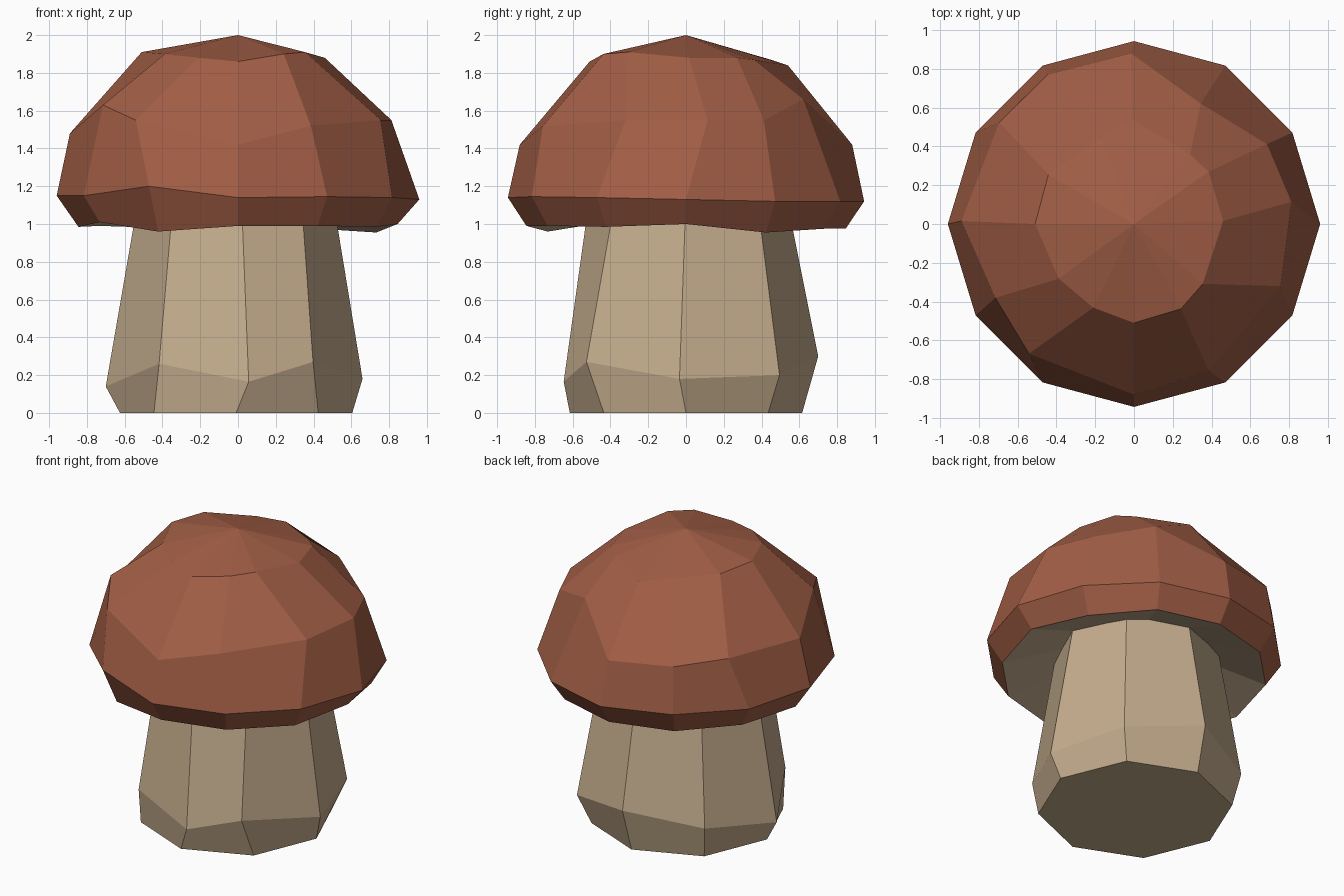
import bpy, bmesh, math

if "Cube" in bpy.data.objects:
    bpy.data.objects.remove(bpy.data.objects["Cube"])


def material(name, rgb):
    m = bpy.data.materials.new(name)
    m.diffuse_color = (*rgb, 1)
    m.use_nodes = True
    m.node_tree.nodes["Principled BSDF"].inputs["Base Color"].default_value = m.diffuse_color
    return m


RED = material("cap red brown", (0.36, 0.112, 0.060))
BEIGE = material("stem beige", (0.56, 0.42, 0.27))


def ring(bm, points):
    """Ring of vertices from (turn off the even angle, radius, height)."""
    out = []
    for i, (turn, r, z) in enumerate(points):
        a = math.tau * i / len(points) + math.radians(turn)
        out.append(bm.verts.new((r * math.cos(a), r * math.sin(a), z)))
    return out


def bridge(bm, low, high):
    n = len(low)
    return [bm.faces.new((low[i], low[(i + 1) % n], high[(i + 1) % n], high[i]))
            for i in range(n)]


def fan(bm, loop, z):
    tip = bm.verts.new((0, 0, z))
    n = len(loop)
    return [bm.faces.new((loop[i], loop[(i + 1) % n], tip)) for i in range(n)]


def finish(bm, name, mats):
    bmesh.ops.recalc_face_normals(bm, faces=bm.faces[:])
    me = bpy.data.meshes.new(name)
    bm.to_mesh(me)
    bm.free()
    for m in mats:
        me.materials.append(m)
    ob = bpy.data.objects.new(name, me)
    bpy.context.collection.objects.link(ob)


# Stem: eight sides, uneven bulge near the foot, tapering into the cap
bm = bmesh.new()
foot = ring(bm, [(0, 0.615, 0)] * 8)
for v in foot:
    v.co.x -= 0.01
bulge = ring(bm, [(-3, 0.66, 0.18), (0, 0.70, 0.20), (0, 0.70, 0.30), (0, 0.68, 0.22),
                  (0, 0.70, 0.14), (5, 0.65, 0.26), (5, 0.65, 0.165), (-8, 0.66, 0.27)])
top = ring(bm, [(0, 0.50, 1.15), (0, 0.53, 1.15), (0, 0.53, 1.15), (0, 0.53, 1.15),
                (0, 0.525, 1.15), (3, 0.51, 1.15), (2, 0.51, 1.15), (-3, 0.50, 1.15)])
bm.faces.new(foot[::-1])
bridge(bm, foot, bulge)
bridge(bm, bulge, top)
bm.faces.new(top)
finish(bm, "stem", [BEIGE])

# Cap: twelve-sided uneven dome, lip turned in, hollow beige underside
bm = bmesh.new()
lip_z = [1.0, .955, .975, .975, .98, .99, .985, 1.01, .96, .99, .99, .985]
rim_z = [1.13, 1.12, 1.12, 1.12, 1.14, 1.14, 1.15, 1.15, 1.20, 1.14, 1.145, 1.14]
lip = ring(bm, [(0, 0.845, z) for z in lip_z])
rim = ring(bm, [(0, 0.96 if i % 6 == 0 else 0.943, z) for i, z in enumerate(rim_z)])
shoulder = ring(bm, [(8, .82, 1.55), (1, .80, 1.55), (1, .71, 1.66), (1, .88, 1.42),
                     (0, .89, 1.45), (-7, .87, 1.48), (-1, .89, 1.48), (-2, .81, 1.63),
                     (-9, .86, 1.55), (0, .88, 1.42), (-3, .85, 1.52), (7, .82, 1.55)])
crown = ring(bm, [(2, .46, 1.88), (5, .47, 1.88), (-9, .46, 1.87), (1, .54, 1.84),
                  (-9, .48, 1.87), (0, .51, 1.90), (0, .51, 1.91), (6, .48, 1.90),
                  (4, .48, 1.88), (0, .51, 1.86), (-1, .50, 1.90), (-11, .47, 1.91)])
bridge(bm, lip, rim)
bridge(bm, rim, shoulder)
bridge(bm, shoulder, crown)
fan(bm, crown, 2.0)
for f in fan(bm, lip, 1.28):
    f.material_index = 1
finish(bm, "cap", [RED, BEIGE])
